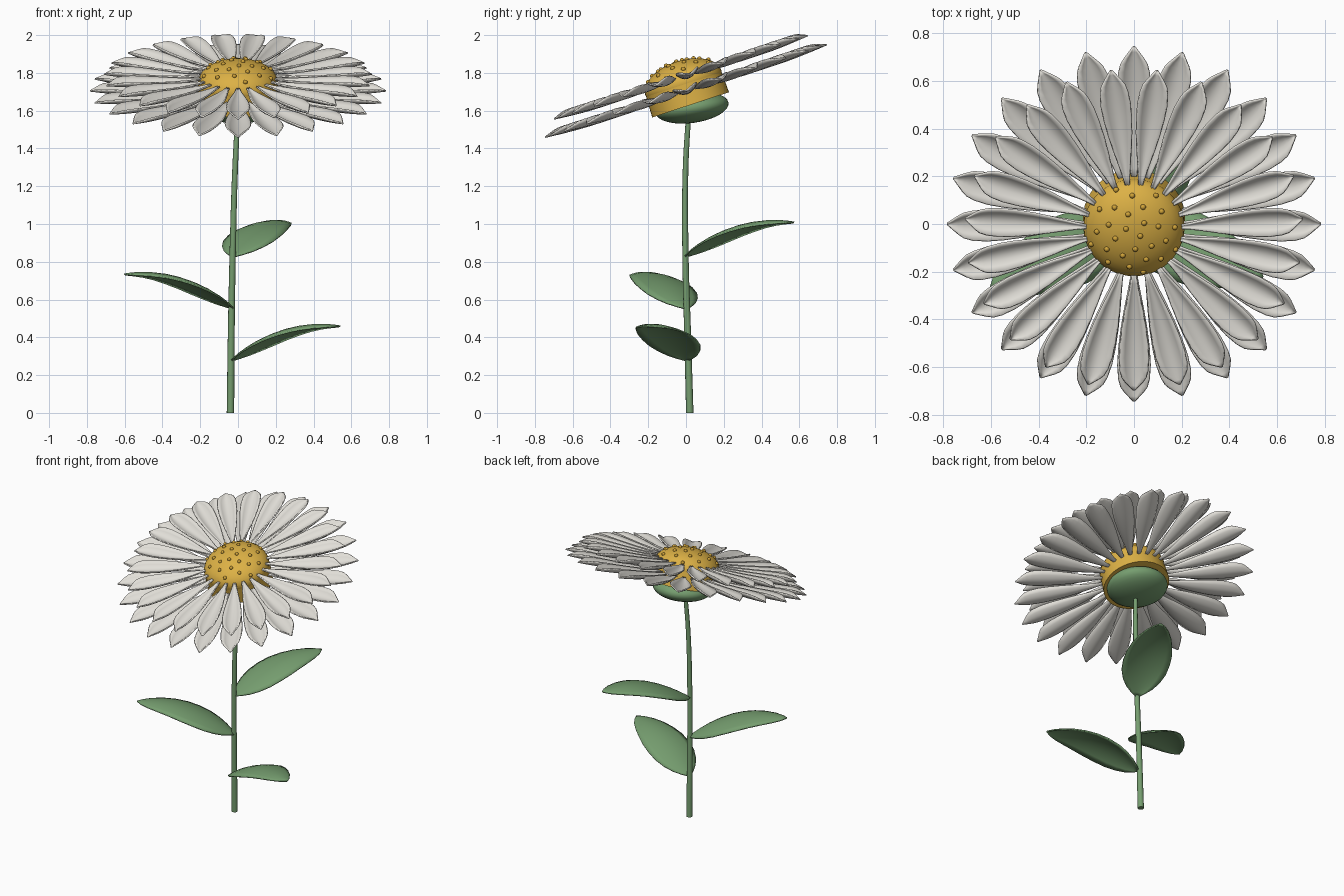
import bpy, bmesh, math
from mathutils import Matrix, Vector

if "Cube" in bpy.data.objects:
    bpy.data.objects.remove(bpy.data.objects["Cube"])


def material(name, rgb):
    m = bpy.data.materials.new(name)
    m.diffuse_color = (*rgb, 1)
    m.use_nodes = True
    m.node_tree.nodes["Principled BSDF"].inputs["Base Color"].default_value = m.diffuse_color
    return m


WHITE = material("petal white", (0.76, 0.74, 0.69))
YELLOW = material("disc yellow", (0.72, 0.44, 0.06))
OCHRE = material("floret ochre", (0.62, 0.36, 0.04))
GREEN = material("leaf green", (0.18, 0.34, 0.16))

# The flower head tips toward the front
HEAD = Matrix.Translation((0, 0, 1.705)) @ Matrix.Rotation(math.radians(18.2), 4, 'X')


def finish(name, bm, mat, matrix=Matrix(), thickness=0):
    bmesh.ops.recalc_face_normals(bm, faces=bm.faces)
    mesh = bpy.data.meshes.new(name)
    bm.to_mesh(mesh)
    bm.free()
    mesh.materials.append(mat)
    ob = bpy.data.objects.new(name, mesh)
    bpy.context.collection.objects.link(ob)
    ob.matrix_world = matrix
    bpy.ops.object.select_all(action='DESELECT')
    ob.select_set(True)
    bpy.context.view_layer.objects.active = ob
    bpy.ops.object.shade_smooth_by_angle(angle=math.radians(40))
    if thickness:
        mod = ob.modifiers.new("thickness", 'SOLIDIFY')
        mod.thickness = thickness
        mod.offset = 0
    return ob


def blade(bm, outline, length, rise, cup, matrix, cols=6, scale=1):
    """Strip along +x with raised (cup > 0) or lowered edges."""
    widest = max(w for _, w in outline)
    rows = []
    for t, w in outline:
        row = []
        for c in range(cols + 1):
            u = 2 * c / cols - 1
            z = rise(t) + cup * u * u * w / widest
            row.append(bm.verts.new(matrix @ Vector((t * length, u * w * scale, z))))
        rows.append(row)
    for a, b in zip(rows, rows[1:]):
        for c in range(cols):
            bm.faces.new((a[c], b[c], b[c + 1], a[c + 1]))


def lathe(name, profile, mat, matrix, steps=48):
    bm = bmesh.new()
    vs = [bm.verts.new((r, 0, z)) for r, z in profile]
    es = [bm.edges.new(p) for p in zip(vs, vs[1:])]
    bmesh.ops.spin(bm, geom=vs + es, cent=(0, 0, 0), axis=(0, 0, 1),
                   angle=math.tau, steps=steps)
    bmesh.ops.remove_doubles(bm, verts=bm.verts, dist=1e-4)
    return finish(name, bm, mat, matrix)


def ellipse(radius, height, z=0):
    angles = [math.pi * (k / 16 - 0.5) for k in range(17)]
    return [(radius * math.cos(a), z + height * math.sin(a)) for a in angles]


# Two rings of cupped petals with short pointed tips
PETAL = [(0, 0.007), (0.1, 0.015), (0.2, 0.026), (0.33, 0.041), (0.46, 0.054),
         (0.6, 0.064), (0.72, 0.068), (0.82, 0.064), (0.88, 0.055),
         (0.92, 0.040), (0.96, 0.021), (1, 0.002)]
INNER = 0.185
for name, count, radius, height, scale in (("lower_petals", 24, 0.784, 0.0, 1),
                                           ("upper_petals", 23, 0.71, 0.077, 0.9)):
    bm = bmesh.new()
    for i in range(count):
        turn = Matrix.Rotation(-math.pi / 2 + math.tau * i / count, 4, 'Z')
        place = turn @ Matrix.Translation((INNER, 0, height))
        blade(bm, PETAL, radius - INNER, lambda t: -0.016 * math.sin(math.pi * t),
              0.036, place, scale=scale)
    finish(name, bm, WHITE, HEAD, 0.008)

# Yellow centre: straight wall with a dome on top
DOME_Z, DOME_R, DOME_H = 0.045, 0.212, 0.118
lathe("disc_wall", [(0, -0.078), (0.214, -0.078), (0.21, 0.045), (0, 0.045)],
      YELLOW, HEAD)
lathe("disc_dome", ellipse(DOME_R, DOME_H, DOME_Z), YELLOW, HEAD)

# Small beads in a spiral over the dome
bm = bmesh.new()
BEADS = 28
for i in range(BEADS):
    f = math.sqrt((i + 0.5) / BEADS) * 0.93
    a = i * math.radians(137.5)
    p = (DOME_R * f * math.cos(a), DOME_R * f * math.sin(a),
         DOME_Z + DOME_H * math.sqrt(1 - f * f))
    bmesh.ops.create_uvsphere(bm, u_segments=10, v_segments=6, radius=0.012,
                              matrix=Matrix.Translation(p))
finish("florets", bm, OCHRE, HEAD)

# Green cup under the flower, tipped less than the head
lathe("calyx", ellipse(0.195, 0.08), GREEN,
      Matrix.Translation((0, 0.032, 1.615)) @ Matrix.Rotation(math.radians(8), 4, 'X'))

# Gently bent, tapering stem
curve = bpy.data.curves.new("stem", 'CURVE')
curve.dimensions = '3D'
curve.bevel_depth = 0.02
curve.bevel_resolution = 4
curve.use_fill_caps = True
path = [(-0.04, 0.02, 0), (-0.036, 0.009, 0.4), (-0.028, -0.003, 0.85),
        (-0.015, -0.002, 1.3), (0, 0.015, 1.6)]
spline = curve.splines.new('BEZIER')
spline.bezier_points.add(len(path) - 1)
for k, (point, co) in enumerate(zip(spline.bezier_points, path)):
    point.co = co
    point.radius = 1 - 0.08 * k
    point.handle_left_type = point.handle_right_type = 'AUTO'
curve.materials.append(GREEN)
bpy.context.collection.objects.link(bpy.data.objects.new("stem", curve))

# Three arching leaves with lowered edges
LEAF = [(0, 0.012), (0.04, 0.045), (0.1, 0.085), (0.18, 0.12), (0.28, 0.145),
        (0.4, 0.153), (0.52, 0.148), (0.64, 0.13), (0.76, 0.105),
        (0.87, 0.073), (0.95, 0.038), (1, 0.004)]
for name, base, azimuth, length in (
        ("low_leaf", (-0.03, 0.005, 0.28), -22, 0.615),
        ("middle_leaf", (-0.03, 0.0, 0.555), 205, 0.63),
        ("high_leaf", (-0.025, 0.0, 0.83), 64, 0.635)):
    bm = bmesh.new()
    blade(bm, LEAF, length, lambda t: 0.188 * (1 - (1 - t / 0.82) ** 2), -0.032,
          Matrix.Rotation(math.radians(azimuth), 4, 'Z'), 8)
    finish(name, bm, GREEN, Matrix.Translation(base), 0.008)
